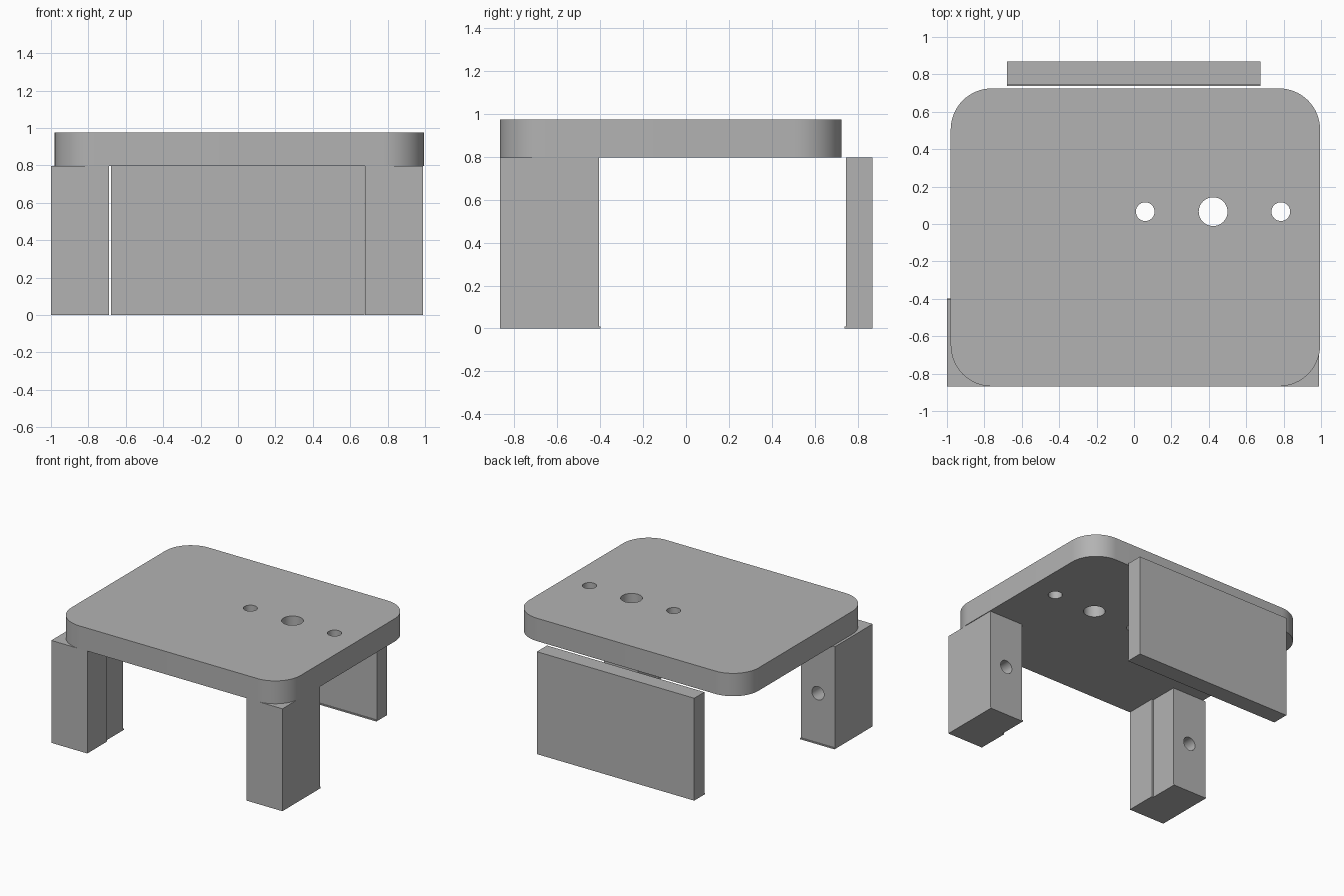
import bpy
import bmesh
from math import pi, sin, cos
from mathutils import Matrix

default_cube = bpy.data.objects.get("Cube")
if default_cube:
    bpy.data.objects.remove(default_cube, do_unlink=True)

grey = bpy.data.materials.new("plain grey")
grey.use_nodes = True
grey.diffuse_color = (0.45, 0.45, 0.45, 1)
grey.node_tree.nodes["Principled BSDF"].inputs["Base Color"].default_value = grey.diffuse_color


def make_object(name, bm):
    bmesh.ops.recalc_face_normals(bm, faces=bm.faces)
    mesh = bpy.data.meshes.new(name)
    bm.to_mesh(mesh)
    bm.free()
    mesh.materials.append(grey)
    obj = bpy.data.objects.new(name, mesh)
    bpy.context.collection.objects.link(obj)
    return obj


def extrude_outline(name, outline, bottom, top):
    """Upright prism from a plan outline."""
    bm = bmesh.new()
    face = bm.faces.new([bm.verts.new((x, y, bottom)) for x, y in outline])
    new = bmesh.ops.extrude_face_region(bm, geom=[face])["geom"]
    verts = [v for v in new if isinstance(v, bmesh.types.BMVert)]
    bmesh.ops.translate(bm, verts=verts, vec=(0, 0, top - bottom))
    return make_object(name, bm)


def box_outline(x0, x1, y0, y1):
    return [(x0, y0), (x1, y0), (x1, y1), (x0, y1)]


def rounded_outline(x0, x1, y0, y1, r, steps=16):
    centres = [(x1 - r, y1 - r), (x0 + r, y1 - r), (x0 + r, y0 + r), (x1 - r, y0 + r)]
    return [(cx + r * cos((q + i / steps) * pi / 2), cy + r * sin((q + i / steps) * pi / 2))
            for q, (cx, cy) in enumerate(centres) for i in range(steps + 1)]


def drill(obj, centre, radius, depth, axis):
    """Cut a round hole, then discard the cutter."""
    bm = bmesh.new()
    turn = Matrix.Rotation(pi / 2, 4, "X") if axis == "Y" else Matrix()
    bmesh.ops.create_cone(bm, cap_ends=True, segments=40, radius1=radius, radius2=radius,
                          depth=depth, matrix=Matrix.Translation(centre) @ turn)
    cutter = make_object("hole_cutter", bm)
    cutter.hide_render = True
    mod = obj.modifiers.new("hole", "BOOLEAN")
    mod.operation = "DIFFERENCE"
    mod.solver = "EXACT"
    mod.object = cutter
    select(obj)
    bpy.ops.object.modifier_apply(modifier=mod.name)
    bpy.data.objects.remove(cutter, do_unlink=True)


def select(obj):
    bpy.ops.object.select_all(action="DESELECT")
    obj.select_set(True)
    bpy.context.view_layer.objects.active = obj


def smooth(obj):
    select(obj)
    bpy.ops.object.shade_smooth_by_angle(angle=pi / 6)


LEG_TOP = 0.797
FRONT = -0.868

# Rounded top plate with a row of three through holes
top_plate = extrude_outline("top_plate", rounded_outline(-0.98, 0.995, FRONT, 0.725, 0.22),
                            LEG_TOP, 0.975)
for x, radius in ((0.06, 0.05), (0.423, 0.077), (0.785, 0.05)):
    drill(top_plate, (x, 0.066, 0.88), radius, 0.5, "Z")
smooth(top_plate)

# Front legs: inner face steps back at mid depth, blind hole in the rear face, small foot lip
for side, outer, inner in (("right", -1.0, -0.69), ("left", 0.99, 0.68)):
    back, middle = -0.405, -0.625
    step = inner + (0.015 if outer > 0 else -0.015)
    outline = [(outer, FRONT), (inner, FRONT), (inner, middle),
               (step, middle), (step, back), (outer, back)]
    leg = extrude_outline(side + "_front_leg", outline, 0, LEG_TOP)
    drill(leg, ((outer + step) / 2, back, 0.395), 0.052, 0.4, "Y")
    smooth(leg)
    extrude_outline(side + "_foot_lip", box_outline(min(outer, step), max(outer, step),
                                                    back, back + 0.007), 0, 0.01)

# Rear support panel, set just behind the plate, with its own lip
extrude_outline("rear_panel", box_outline(-0.68, 0.675, 0.745, 0.87), 0, LEG_TOP)
extrude_outline("rear_panel_lip", box_outline(-0.68, 0.675, 0.738, 0.745), 0, 0.01)
